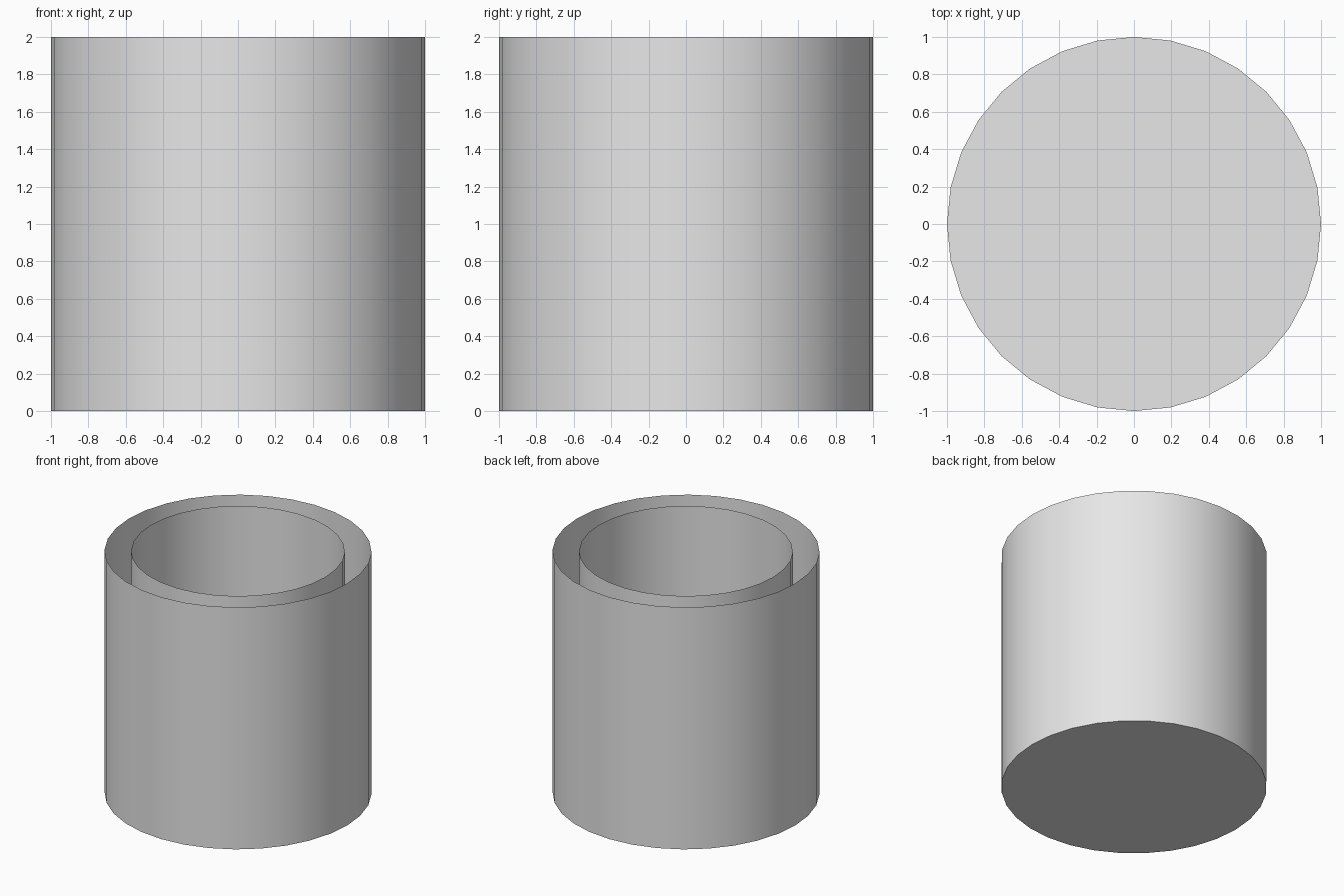
import bpy
import bmesh
import math

cube = bpy.data.objects.get("Cube")
if cube:
    bpy.data.objects.remove(cube, do_unlink=True)

HEIGHT = 2.0
SIDES = 32

# One plain grey for the whole model
grey = bpy.data.materials.new("light_grey")
grey.use_nodes = True
colour = (0.8, 0.8, 0.8, 1.0)
grey.diffuse_color = colour
grey.node_tree.nodes["Principled BSDF"].inputs["Base Color"].default_value = colour


def open_tube(name, radius, has_floor):
    """Thin-walled upright tube, open on top, with an optional floor."""
    bpy.ops.mesh.primitive_cylinder_add(
        vertices=SIDES, radius=radius, depth=HEIGHT, location=(0, 0, HEIGHT / 2))
    obj = bpy.context.object
    obj.name = name
    obj.data.name = name
    bm = bmesh.new()
    bm.from_mesh(obj.data)
    caps = [f for f in bm.faces
            if f.normal.z > 0.5 or (f.normal.z < -0.5 and not has_floor)]
    bmesh.ops.delete(bm, geom=caps, context='FACES_ONLY')
    bm.to_mesh(obj.data)
    bm.free()
    obj.data.materials.append(grey)
    bpy.ops.object.shade_smooth_by_angle(angle=math.radians(30))
    return obj


# Outer cup with its floor, and the inner sleeve standing on that floor
open_tube("outer_cup", 1.0, True)
open_tube("inner_sleeve", 0.8, False)
